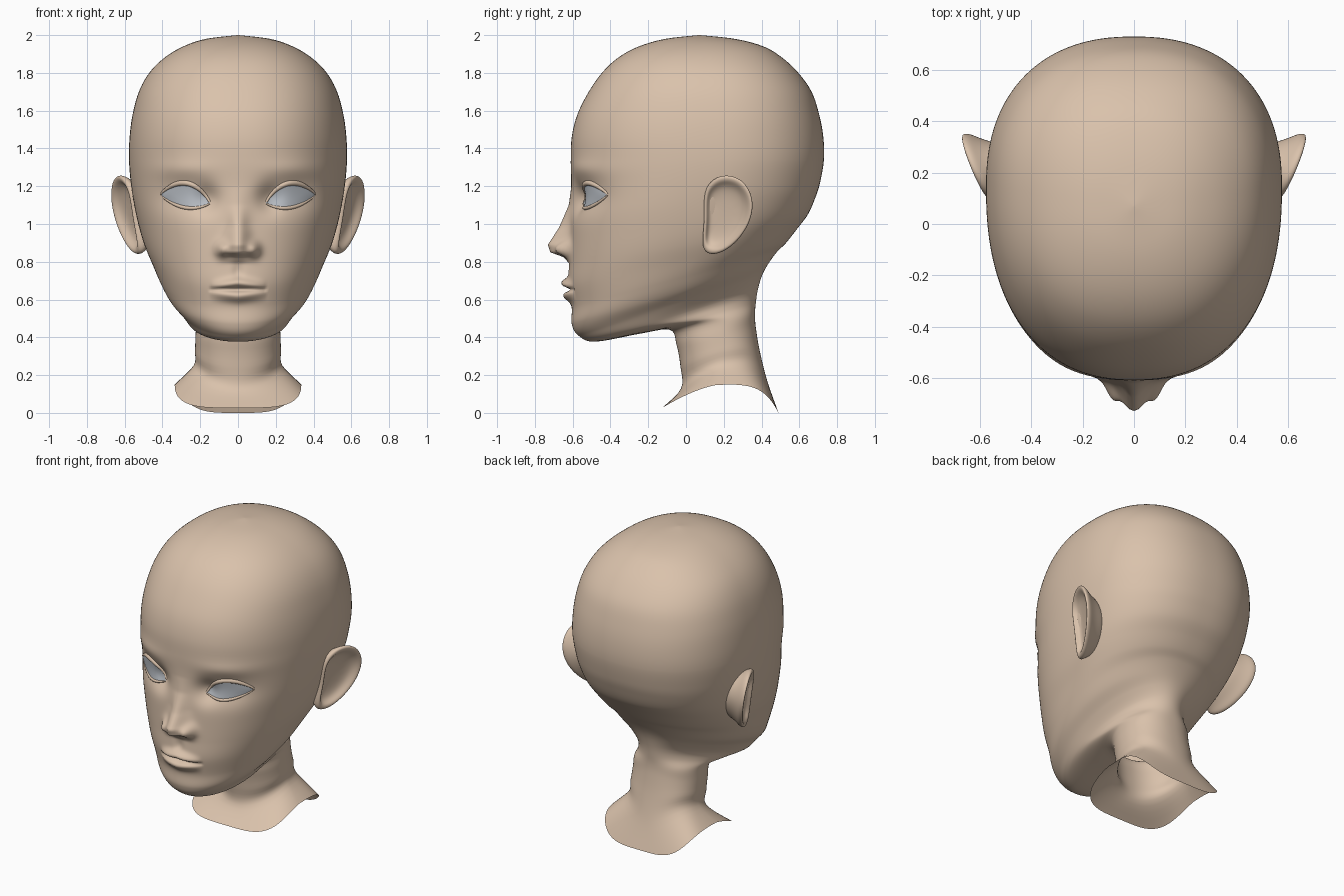
import bpy, bmesh
from math import sin, cos, pi, exp
from mathutils import Vector
from mathutils.bvhtree import BVHTree

cube = bpy.data.objects.get("Cube")
if cube:
    bpy.data.objects.remove(cube, do_unlink=True)


def make_material(name, rgb):
    mat = bpy.data.materials.new(name)
    mat.use_nodes = True
    mat.diffuse_color = (*rgb, 1)
    bsdf = next(n for n in mat.node_tree.nodes if n.type == 'BSDF_PRINCIPLED')
    bsdf.inputs["Base Color"].default_value = (*rgb, 1)
    bsdf.inputs["Roughness"].default_value = 0.6
    return mat


skin = make_material("skin beige", (0.70, 0.54, 0.41))
eye_grey = make_material("eye grey", (0.47, 0.50, 0.54))


def add_object(name, data, mat, mirror=False, subdivide=0):
    obj = bpy.data.objects.new(name, data)
    bpy.context.scene.collection.objects.link(obj)
    data.materials.append(mat)
    if mirror:
        obj.modifiers.new("Mirror", 'MIRROR')
    if subdivide:
        sub = obj.modifiers.new("Subdivision", 'SUBSURF')
        sub.levels = sub.render_levels = subdivide
    return obj


def mesh_from(bm, name, mat, **options):
    mesh = bpy.data.meshes.new(name)
    bm.to_mesh(mesh)
    mesh.shade_smooth()
    return add_object(name, mesh, mat, **options)


def bridge(bm, lower, upper, closed=True):
    count = len(lower)
    for j in range(count if closed else count - 1):
        k = (j + 1) % count
        bm.faces.new((lower[j], lower[k], upper[k], upper[j]))


def ramp(value, stops):
    """Piecewise linear lookup."""
    if value <= stops[0][0]:
        return stops[0][1]
    for (a, p), (b, q) in zip(stops, stops[1:]):
        if value <= b:
            return p + (q - p) * (value - a) / (b - a)
    return stops[-1][1]


def bump(x, z, cx, cz, sx, sz):
    return exp(-((x - cx) / sx) ** 2 - ((z - cz) / sz) ** 2)


# Tilted cross-sections: front y, front z, back y, back z, widest y, half width
neck = [
    (-.127, .026, .49, 0, .2, .335), (-.026, .13, .43, .17, .2, .235),
    (-.03, .25, .39, .33, .19, .228), (-.05, .36, .37, .45, .17, .225),
    (-.085, .44, .365, .52, .15, .222),
]
jaw = [
    (-.24, .42, .37, .585, 0, .24), (-.48, .377, .38, .65, -.12, .262),
    (-.57, .41, .4, .72, -.08, .31), (-.605, .47, .43, .78, -.05, .37),
    (-.605, .56, .48, .85, -.02, .415), (-.625, .68, .53, .9, .02, .455),
    (-.62, .8, .585, .97, .05, .495), (-.615, .92, .645, 1.05, .08, .525),
    (-.61, 1.06, .685, 1.14, .1, .55),
]
# Level cross-sections: z, front y, back y, widest y, half width
skull = [
    (1.22, -.608, .71, .12, .568), (1.34, -.61, .73, .14, .577),
    (1.46, -.605, .727, .14, .574), (1.58, -.575, .705, .14, .558),
    (1.7, -.515, .665, .13, .525), (1.8, -.445, .595, .12, .47),
    (1.88, -.36, .51, .1, .39), (1.94, -.25, .41, .09, .29),
    (1.98, -.11, .26, .08, .17), (2, .067, .073, .07, .003),
]
# Append squareness and side lift to every section
lifts = [.14, .1, .04, 0, 0]
keys = [(*r, 4 if i == 0 else 2.2, lifts[i]) for i, r in enumerate(neck)]
keys += [(*r, 2.0 + .04 * i, 0) for i, r in enumerate(jaw)]
keys += [(f, z, b, z, c, w, 2.3, 0) for z, f, b, c, w in skull]


def spline(i, t):
    """Catmull-Rom blend of the sections."""
    last = len(keys) - 1
    p = [keys[min(max(i + d, 0), last)] for d in (-1, 0, 1, 2)]
    return [b + t / 2 * (c - a + t * (2 * a - 5 * b + 4 * c - d + t * (3 * (b - c) + d - a)))
            for a, b, c, d in zip(*p)]


def face_relief(x, z):
    """Forward relief of nose, lips and eye sockets."""
    a = abs(x)
    nose = ramp(z, [(.79, 0), (.825, .03), (.85, .1), (.89, .115), (.98, .06), (1.1, .012), (1.2, 0)])
    width = ramp(z, [(.88, .068), (1, .05)])
    d = nose * exp(-(a / width) ** 2)
    d += .05 * bump(a, z, .085, .865, .032, .04)
    # Lips and the line between them
    span = max(0, 1 - (a / .15) ** 2)
    d += .036 * span * exp(-((z - .69 + .15 * a) / .026) ** 2)
    d += .034 * span * exp(-((z - .618 - .1 * a) / .03) ** 2)
    d -= .03 * span ** .4 * exp(-((z - .653) / .011) ** 2)
    d -= .012 * bump(a, z, 0, .75, .025, .04)
    # Sockets and the hollow beside the nose bridge
    d -= .04 * bump(a, z, .28, 1.15, .14, .09)
    d -= .045 * bump(a, z, .165, 1.13, .065, .07)
    d += .012 * bump(a, z, .3, 1.29, .15, .05)
    return d


# Head and neck as one continuous surface
SEGMENTS = 192
bm = bmesh.new()


def head_ring(section):
    fy, fz, by, bz, cy, w, n, lift = section
    ring = []
    for j in range(SEGMENTS):
        t = 2 * pi * j / SEGMENTS
        t -= .4 * sin(t)
        s, c = sin(t), cos(t)
        x = w * abs(s) ** (2 / n) * (1 if s > 0 else -1)
        reach = abs(c) ** (2 / n)
        y = cy + ((fy if c > 0 else by) - cy) * reach
        z = fz + (bz - fz) * (y - fy) / (by - fy)
        z += lift * (1 - reach ** (1.5 if c > 0 else 4))
        if y < -.2 and z > .5:
            y -= face_relief(x, z)
        ring.append(bm.verts.new((x, y, z)))
    return ring


rings = []
for i in range(len(keys) - 1):
    steps = 14 if 6 <= i <= 14 else 5
    rings += [head_ring(spline(i, s / steps)) for s in range(steps)]
rings.append(head_ring(keys[-1]))
for lower, upper in zip(rings, rings[1:]):
    bridge(bm, lower, upper)
bm.faces.new(rings[-1])
surface = BVHTree.FromBMesh(bm)
mesh_from(bm, "head_and_neck", skin)
bm.free()


# Eyes: almond patches fitted to the sockets
def on_face(x, z, forward):
    hit = surface.ray_cast(Vector((x, -2, z)), Vector((0, 1, 0)))[0]
    return Vector((x, hit.y - forward, z))


def eye_point(u, v, forward):
    middle = 1.11 + .045 * u
    top = middle + .085 * sin(pi * u ** .9) ** .8
    bottom = middle - .046 * sin(pi * u) ** .8
    return on_face(.148 + .262 * u, bottom + (top - bottom) * v, forward)


COLS, ROWS = 28, 12
bm = bmesh.new()
columns = []
for i in range(COLS + 1):
    u = .005 + .99 * i / COLS
    columns.append([bm.verts.new(eye_point(u, j / ROWS, .005 + .012 * sin(pi * u) * sin(pi * j / ROWS)))
                    for j in range(ROWS + 1)])
for left, right in zip(columns, columns[1:]):
    bridge(bm, right, left, closed=False)
bmesh.ops.recalc_face_normals(bm, faces=bm.faces)
bm.normal_update()
if sum(f.normal.y for f in bm.faces) > 0:
    bmesh.ops.reverse_faces(bm, faces=bm.faces)
mesh_from(bm, "eyes", eye_grey, mirror=True)
bm.free()

# Eyelids: tapered rims along the almond edges
for name, v, radius in (("upper_eyelids", 1, .015), ("lower_eyelids", 0, .01)):
    curve = bpy.data.curves.new(name, 'CURVE')
    curve.dimensions = '3D'
    curve.bevel_depth = radius
    curve.bevel_resolution = 3
    rim = curve.splines.new('POLY')
    rim.points.add(COLS)
    rim.use_smooth = True
    for i, point in enumerate(rim.points):
        u = .005 + .99 * i / COLS
        point.co = (*eye_point(u, v, .002), 1)
        point.radius = .4 + .6 * sin(pi * u)
    add_object(name, curve, skin, mirror=True)

# Ears: nested outlines from root, over the rim, into the bowl
outline = [(.09, 1.17), (.14, 1.24), (.22, 1.265), (.31, 1.23), (.36, 1.13), (.345, 1.02),
           (.285, .92), (.2, .85), (.125, .835), (.08, .87), (.1, 1.02)]
# Scale about the middle, outward offset
layers = [(.6, -.2), (.82, -.06), (1.02, -.015), (1, .015), (.86, .015), (.72, -.022), (.3, -.03)]
bm = bmesh.new()
loops = []
for scale, out in layers:
    loop = []
    for py, pz in outline:
        y = .2 + (py - .2) * scale
        z = 1.05 + (pz - 1.05) * scale
        x = .535 + .42 * (y - .08) + .15 * (z - 1.05) + out
        loop.append(bm.verts.new((x, y, z)))
    loops.append(loop)
for inner, outer in zip(loops, loops[1:]):
    bridge(bm, inner, outer)
bm.faces.new(loops[0])
bm.faces.new(loops[-1])
bmesh.ops.recalc_face_normals(bm, faces=bm.faces)
mesh_from(bm, "ears", skin, mirror=True, subdivide=3)
bm.free()
